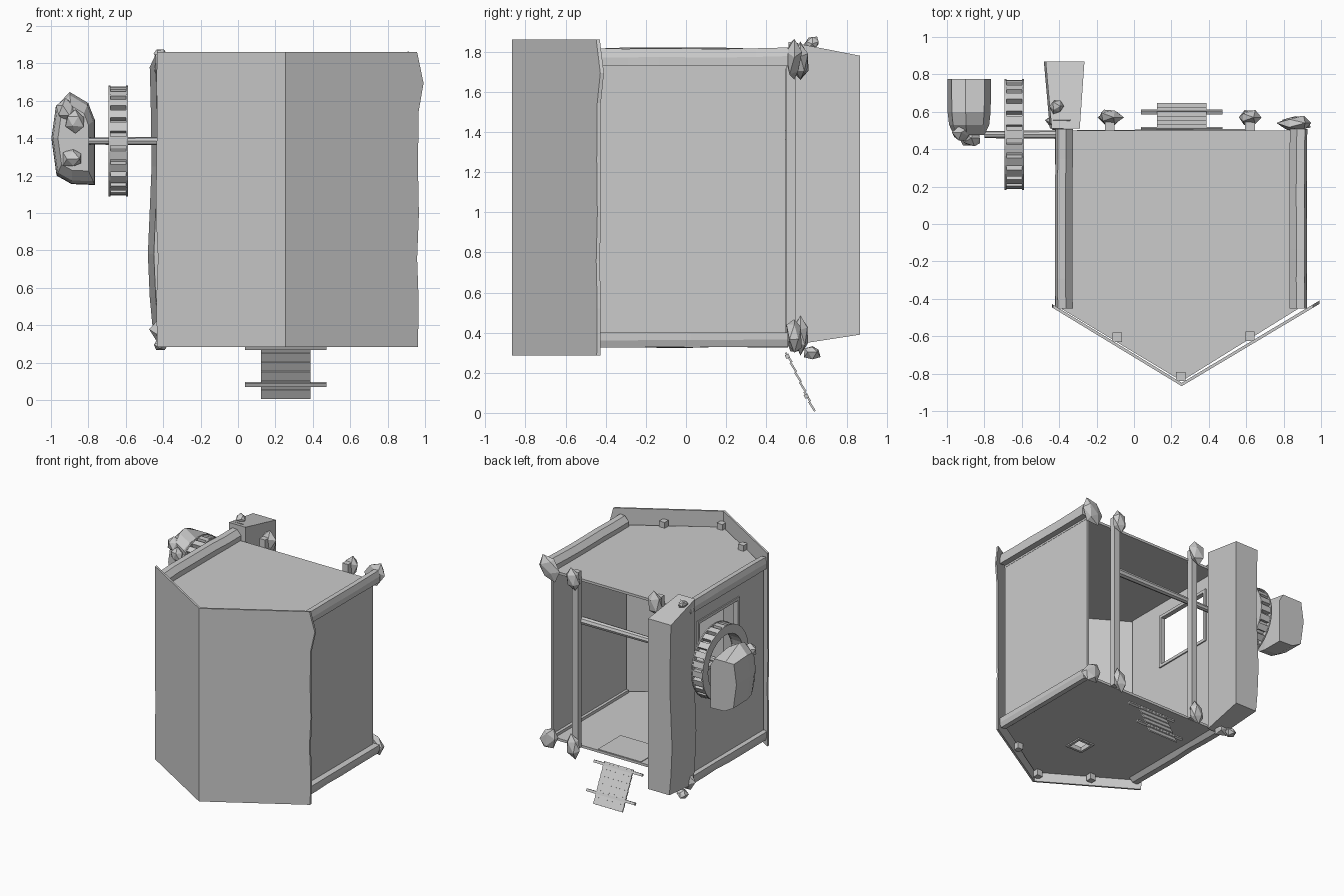
import bpy, bmesh, math, random
from mathutils import Vector, Matrix

random.seed(4)
cube = bpy.data.objects.get("Cube")
if cube:
    bpy.data.objects.remove(cube, do_unlink=True)

grey = bpy.data.materials.new("plain_grey")
grey.use_nodes = True
grey.diffuse_color = (0.6, 0.6, 0.6, 1)
grey.node_tree.nodes["Principled BSDF"].inputs["Base Color"].default_value = (0.6, 0.6, 0.6, 1)


def finish(name, bm):
    bmesh.ops.recalc_face_normals(bm, faces=bm.faces)
    mesh = bpy.data.meshes.new(name)
    bm.to_mesh(mesh)
    bm.free()
    mesh.materials.append(grey)
    obj = bpy.data.objects.new(name, mesh)
    bpy.context.collection.objects.link(obj)
    return obj


def add_box(bm, lo, hi, matrix=Matrix()):
    lo, hi = Vector(lo), Vector(hi)
    size = Matrix.Diagonal((*(hi - lo), 1))
    bmesh.ops.create_cube(bm, size=1, matrix=matrix @ Matrix.Translation((lo + hi) / 2) @ size)


def box(name, lo, hi):
    bm = bmesh.new()
    add_box(bm, lo, hi)
    return finish(name, bm)


def loft(name, rings):
    """Skin a list of equal-length point rings and cap both ends."""
    bm = bmesh.new()
    rows = [[bm.verts.new(p) for p in ring] for ring in rings]
    n = len(rows[0])
    for a, b in zip(rows, rows[1:]):
        for i in range(n):
            j = (i + 1) % n
            bm.faces.new((a[i], a[j], b[j], b[i]))
    bm.faces.new(rows[0])
    bm.faces.new(rows[-1])
    return finish(name, bm)


def rock(name, loc, size, tilt=0.0):
    bm = bmesh.new()
    bmesh.ops.create_icosphere(bm, subdivisions=1, radius=1)
    for v in bm.verts:
        v.co *= random.uniform(0.75, 1.1)
    bm.transform(Matrix.Translation(loc) @ Matrix.Rotation(tilt, 4, 'Y') @ Matrix.Diagonal((*size, 1)))
    return finish(name, bm)


def cut(obj, lo, hi):
    cutter = box(obj.name + "_cutter", lo, hi)
    cutter.hide_render = True
    cutter.hide_viewport = True
    mod = obj.modifiers.new("opening", 'BOOLEAN')
    mod.operation = 'DIFFERENCE'
    mod.solver = 'EXACT'
    mod.object = cutter


# Five-sided roof and floor
outline = [(-0.385, 0.5), (-0.385, -0.455), (0.255, -0.84), (0.875, -0.455), (0.875, 0.5)]
for name, z in (("roof", 1.715), ("floor", 0.357)):
    slab = loft(name, [[(x, y, h) for x, y in outline] for h in (z, z + 0.02)])
cut(slab, (0.205, -0.37, 0.3), (0.315, -0.26, 0.5))

# Floor hatch rim and panel
bm = bmesh.new()
for s in (-1, 1):
    add_box(bm, (0.25 + s * 0.065, -0.39, 0.347), (0.27 + s * 0.065, -0.24, 0.382))
    add_box(bm, (0.185, -0.325 + s * 0.065, 0.347), (0.335, -0.305 + s * 0.065, 0.382))
finish("hatch_rim", bm)
box("entry_panel", (0.06, 0.2, 0.376), (0.45, 0.495, 0.382))

# Side walls, one with a framed window
box("left_wall", (0.855, -0.455, 0.36), (0.873, 0.495, 1.73))
wall = box("right_wall", (-0.383, -0.455, 0.36), (-0.365, 0.5, 1.73))
cut(wall, (-0.5, -0.12, 1.18), (-0.3, 0.39, 1.6))
bm = bmesh.new()
for y in (-0.12, 0.39):
    add_box(bm, (-0.393, y - 0.012, 1.168), (-0.355, y + 0.012, 1.612))
for z in (1.18, 1.6):
    add_box(bm, (-0.393, -0.12, z - 0.012), (-0.355, 0.39, z + 0.012))
finish("window_frame", bm)

# Two tall front panels meeting in a point, with ragged outer edges
apex = Vector((0.255, -0.867, 0))
ragged = {"left_front_panel": ((0.962, -0.445), [0, 0.005, -0.005, 0.006, 0, 0.005, 0.035, -0.005]),
          "right_front_panel": ((-0.432, -0.45), [0, 0.006, -0.005, 0.008, 0.005, 0, 0.005, 0])}
for name, (end, offsets) in ragged.items():
    along = Vector((*end, 0)) - apex
    length, u = along.length, along.normalized()
    edge = [(length + o, 0.285 + 1.575 * h) for o, h in zip(offsets, (0, 0.15, 0.3, 0.45, 0.62, 0.8, 0.895, 1))]
    pts = [apex + u * a + Vector((0, 0, z)) for a, z in [(0, 0.285)] + edge + [(0, 1.86)]]
    loft(name, [pts, [p + Vector((0, 0.018, 0)) for p in pts]])

# Chamfered beams along the upper and lower sides
profile = [(-0.045, 0), (-0.045, 0.045), (-0.008, 0.085), (0.035, 0.088), (0.048, 0.045), (0.048, 0)]
for side, cx, sx in (("left", 0.877, 1), ("right", -0.373, -1)):
    for level, z, sz in (("upper", 1.73, 1), ("lower", 0.4, -0.83)):
        rings = []
        for i in range(7):
            j = random.uniform(-0.004, 0.004)
            rings.append([(cx + sx * (x + j * 0.5), -0.452 + 0.16 * i, z + sz * (h + (j if h else 0)))
                          for x, h in profile])
        loft(f"{side}_{level}_beam", rings)

# Pegs behind the front panels, above the roof and under the floor
for i, (x, y) in enumerate(((-0.09, -0.605), (0.25, -0.815), (0.62, -0.6))):
    for level, z in (("roof", 1.73), ("floor", 0.308)):
        box(f"{level}_peg_{i}", (x - 0.025, y - 0.025, z), (x + 0.025, y + 0.025, z + 0.052))

# Back posts with stone clasps at both ends
for i, x in enumerate((-0.13, 0.62)):
    box(f"back_post_{i}", (x - 0.026, 0.498, 0.36), (x + 0.026, 0.545, 1.8))
    for end, z in (("upper", 1.75), ("lower", 0.39)):
        rock(f"post_{end}_clasp_{i}", (x, 0.57, z), (0.072, 0.045, 0.1), 0.2)
for end, z, t in (("upper", 1.765, 0.5), ("lower", 0.38, -0.5)):
    rock(f"left_corner_{end}_clasp", (0.86, 0.54, z), (0.085, 0.042, 0.11), t)
    rock(f"right_corner_{end}_clasp", (-0.39, 0.555, z), (0.09, 0.06, 0.1), -t)
    rock(f"right_corner_{end}_pebble", (-0.41, 0.63, z + t * 0.16), (0.05, 0.045, 0.035), t)

# Thick upright stone at the back corner
levels = [(0.335, 0.39, 0.025), (0.55, 0.55, 0.01), (0.78, 0.78, 0), (1.25, 1.25, 0.02), (1.6, 1.6, 0.015), (1.85, 1.78, 0.01)]
loft("upright_stone", [[(-0.45 + b, 0.51, zf), (-0.29, 0.51, zf), (-0.265, 0.868, zb), (-0.482 + b, 0.868, zb)]
                       for zf, zb, b in levels])

# Axle across the back, through the wheel
axis = Vector((0, 0.478, 1.385))
turn = Matrix.Translation(axis) @ Matrix.Rotation(math.pi / 2, 4, 'Y')
bm = bmesh.new()
bmesh.ops.create_cone(bm, cap_ends=True, segments=8, radius1=0.019, radius2=0.031, depth=1.4,
                      matrix=Matrix.Translation((-0.1, 0, 0)) @ turn)
finish("axle", bm)


def ring(name, x0, x1, inner, outer, n=32):
    bm = bmesh.new()
    section = [(x0, inner), (x1, inner), (x1, outer), (x0, outer)]
    loops = [[bm.verts.new(axis + Vector((x, r * math.cos(a), r * math.sin(a)))) for x, r in section]
             for a in (math.tau * i / n for i in range(n))]
    for k in range(n):
        a, b = loops[k], loops[(k + 1) % n]
        for i in range(4):
            j = (i + 1) % 4
            bm.faces.new((a[i], a[j], b[j], b[i]))
    return finish(name, bm)


# Wheel: two rims, a drum and broad paddles between
ring("wheel_rim_outer", -0.692, -0.682, 0.225, 0.297)
ring("wheel_rim_inner", -0.598, -0.588, 0.225, 0.297)
ring("wheel_drum", -0.684, -0.596, 0.227, 0.26)
bm = bmesh.new()
for i in range(24):
    spin = Matrix.Translation(axis) @ Matrix.Rotation(math.tau * i / 24, 4, 'X')
    add_box(bm, (-0.684, -0.024, 0.25), (-0.596, 0.024, 0.292), spin)
finish("wheel_paddles", bm)

# Boulder weight beyond the wheel, narrowing to the front and lower at the back
shape = [(-0.765, 1.15), (-0.765, 1.5), (-0.8, 1.59), (-0.9, 1.65), (-0.975, 1.57), (-0.998, 1.4), (-0.97, 1.2), (-0.89, 1.155)]
loft("boulder", [[(-0.88 + (x + 0.88) * s, y, min(1.4 + (z - 1.4) * s, top)) for x, z in shape]
                 for y, s, top in ((0.475, 0.7, 2), (0.53, 0.92, 2), (0.6, 0.99, 2), (0.775, 1, 1.56))])
for i, (x, y, z) in enumerate(((-0.87, 0.46, 1.49), (-0.88, 0.465, 1.29), (-0.92, 0.49, 1.55))):
    rock(f"boulder_stone_{i}", (x, y, z), (0.06, 0.05, 0.06), i)

# Sloping ladder of overlapping boards with two cross bars
slope = Matrix.Translation((0.255, 0.497, 0.3)) @ Matrix.Rotation(math.atan2(0.14, 0.295), 4, 'X')
bm = bmesh.new()
for i in range(6):
    lean = slope @ Matrix.Translation((0, 0, -0.054 * i)) @ Matrix.Rotation(0.12, 4, 'X')
    add_box(bm, (-0.132, -0.005, -0.056), (0.132, 0.005, 0), lean)
for d in (-0.02, -0.24):
    add_box(bm, (-0.218, -0.01, d - 0.01), (0.218, 0.01, d + 0.01), slope)
finish("ladder", bm)
